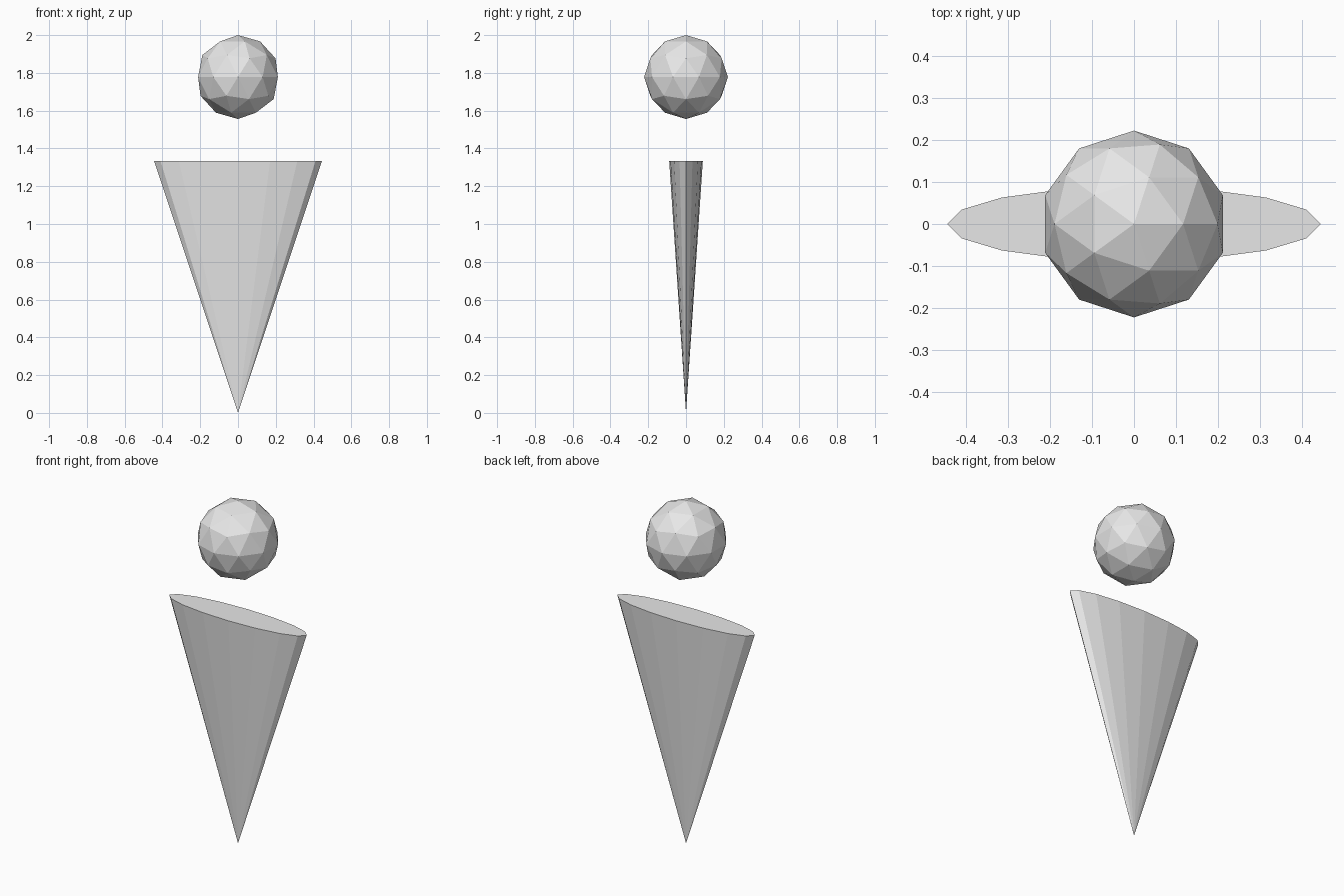
import bpy

cube = bpy.data.objects.get("Cube")
if cube:
    bpy.data.objects.remove(cube, do_unlink=True)

# One plain grey for both parts
grey = bpy.data.materials.new("light_grey")
grey.use_nodes = True
colour = (0.8, 0.8, 0.8, 1.0)
grey.diffuse_color = colour
grey.node_tree.nodes["Principled BSDF"].inputs["Base Color"].default_value = colour


def finish(name):
    obj = bpy.context.object
    obj.name = name
    obj.data.name = name
    obj.data.materials.clear()
    obj.data.materials.append(grey)
    bpy.ops.object.shade_flat()
    return obj


# Head: faceted ball floating over the body
HEAD_RADIUS = 0.222
bpy.ops.mesh.primitive_ico_sphere_add(
    subdivisions=2, radius=HEAD_RADIUS, location=(0, 0, 2 - HEAD_RADIUS))
finish("head")

# Body: cone standing on its tip, flattened front to back
HEIGHT, HALF_WIDTH, HALF_DEPTH = 1.333, 0.444, 0.089
bpy.ops.mesh.primitive_cone_add(
    vertices=16, radius1=0, radius2=HALF_WIDTH, depth=HEIGHT,
    location=(0, 0, HEIGHT / 2))
body = finish("body")
# Turn so that a corner of the rim points to each side
for v in body.data.vertices:
    v.co.y *= HALF_DEPTH / HALF_WIDTH
